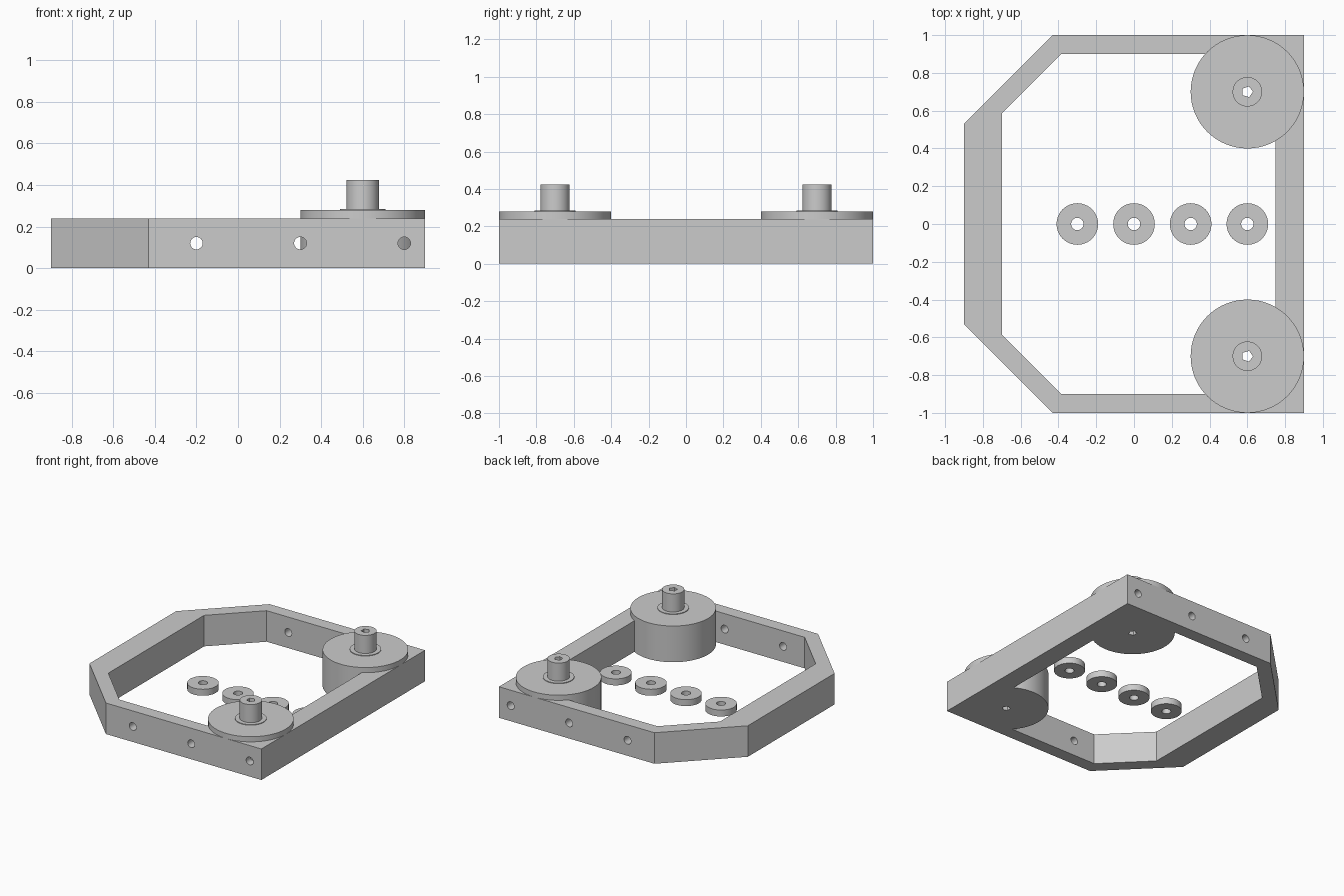
import bpy, bmesh, math

if "Cube" in bpy.data.objects:
    bpy.data.objects.remove(bpy.data.objects["Cube"], do_unlink=True)

grey = bpy.data.materials.new("plain grey")
grey.use_nodes = True
grey.diffuse_color = (0.6, 0.6, 0.6, 1)
grey.node_tree.nodes["Principled BSDF"].inputs["Base Color"].default_value = (0.6, 0.6, 0.6, 1)


def prism(name, points, z0, z1):
    """Extrude a flat outline from z0 to z1."""
    bm = bmesh.new()
    face = bm.faces.new([bm.verts.new((x, y, z0)) for x, y in points])
    top = bmesh.ops.extrude_face_region(bm, geom=[face])["geom"]
    bmesh.ops.translate(bm, vec=(0, 0, z1 - z0),
                        verts=[v for v in top if isinstance(v, bmesh.types.BMVert)])
    bmesh.ops.recalc_face_normals(bm, faces=bm.faces)
    mesh = bpy.data.meshes.new(name)
    bm.to_mesh(mesh)
    bm.free()
    mesh.materials.append(grey)
    obj = bpy.data.objects.new(name, mesh)
    bpy.context.collection.objects.link(obj)
    return obj


def circle(x, y, r, n):
    return [(x + r * math.cos(math.tau * i / n), y + r * math.sin(math.tau * i / n))
            for i in range(n)]


def select(obj):
    bpy.ops.object.select_all(action='DESELECT')
    obj.select_set(True)
    bpy.context.view_layer.objects.active = obj


def cut(obj, cutter):
    """Subtract the cutter and discard it."""
    mod = obj.modifiers.new("cut", 'BOOLEAN')
    mod.operation, mod.solver, mod.object = 'DIFFERENCE', 'EXACT', cutter
    select(obj)
    bpy.ops.object.modifier_apply(modifier=mod.name)
    bpy.data.objects.remove(cutter, do_unlink=True)


def smooth(obj):
    select(obj)
    bpy.ops.object.shade_smooth_by_angle(angle=math.radians(30))


def tube(name, x, y, r, z0, z1, hole, hole_sides, sides=64):
    obj = prism(name, circle(x, y, r, sides), z0, z1)
    cut(obj, prism("bore", circle(x, y, hole, hole_sides), z0 - 0.1, z1 + 0.1))
    smooth(obj)
    return obj


def mirrored(half):
    return half + [(x, -y) for x, y in reversed(half)]


# Chassis frame with chamfered corners
HEIGHT = 0.24
frame = prism("frame", mirrored([(0.9, 1), (-0.43, 1), (-0.9, 0.53)]), 0, HEIGHT)
cut(frame, prism("opening", mirrored([(0.75, 0.9), (-0.385, 0.9), (-0.7, 0.585)]), -0.1, 0.4))

# Mounting holes through both side rails
for x in (-0.2, 0.3, 0.8):
    for side in (-1, 1):
        drill = prism("drill", circle(x, 0, 0.03, 24), -0.1, 0.1)
        drill.rotation_euler.x = math.pi / 2
        drill.location = (0, side * 0.98, HEIGHT / 2)
        cut(frame, drill)
smooth(frame)

# Motors: drum, flange, thin collar and hollow shaft
for side, y in (("right", -0.7), ("left", 0.7)):
    for part, r, z0, z1 in (("drum", 0.3, 0, HEIGHT), ("flange", 0.3, HEIGHT, 0.28),
                            ("collar", 0.11, 0.28, 0.285), ("shaft", 0.078, 0.28, 0.425)):
        tube(f"{side}_{part}", 0.6, y, r, z0, z1, 0.03, 5)

# Row of loose spacers
for i in range(4):
    tube(f"spacer_{i + 1}", -0.3 + 0.3 * i, 0, 0.11, 0, 0.05, 0.033, 16)
